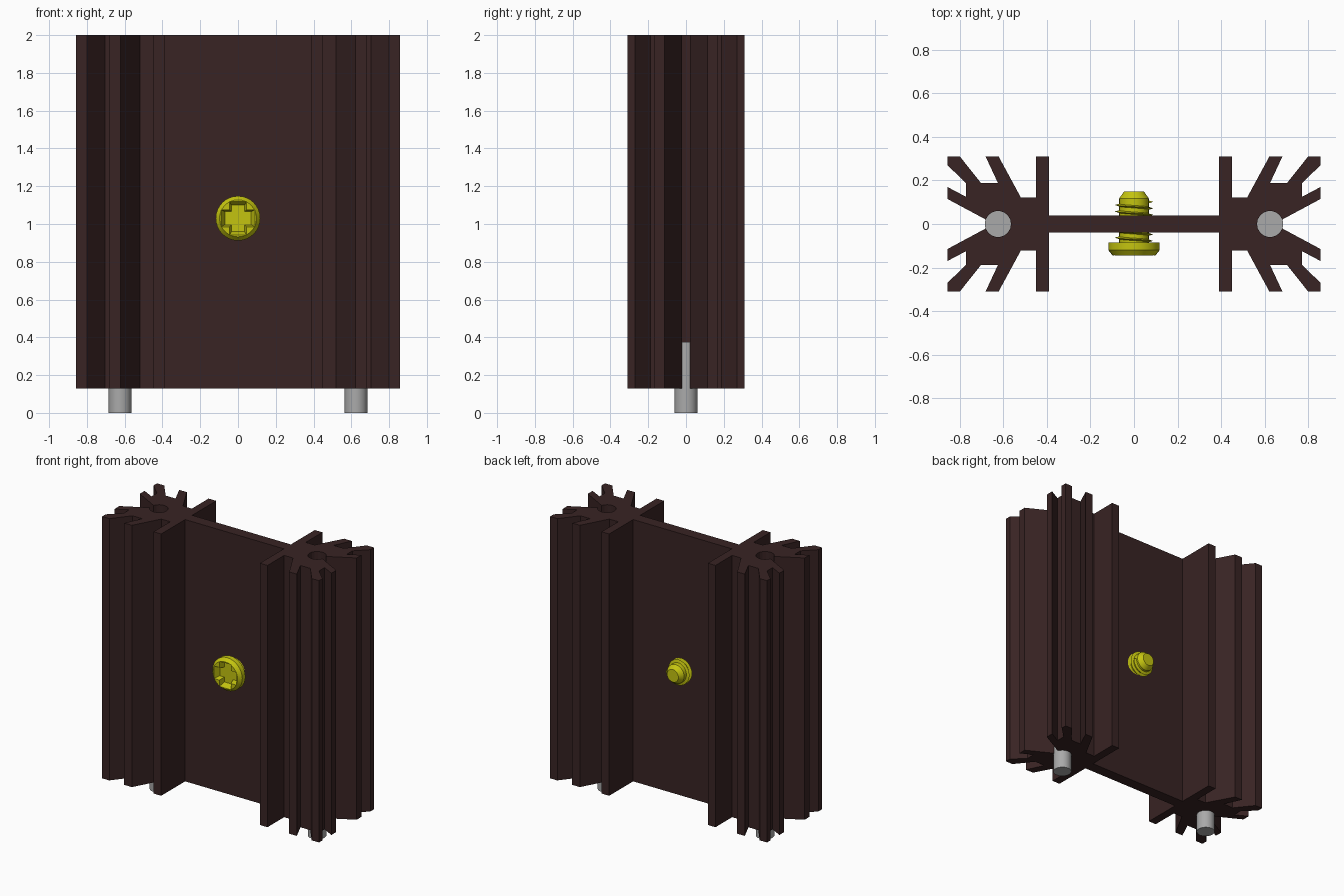
import bpy, bmesh, math
from mathutils import Vector

if "Cube" in bpy.data.objects:
    bpy.data.objects.remove(bpy.data.objects["Cube"])


def material(name, rgb):
    m = bpy.data.materials.new(name)
    m.use_nodes = True
    m.diffuse_color = (*rgb, 1)
    m.node_tree.nodes["Principled BSDF"].inputs["Base Color"].default_value = (*rgb, 1)
    return m


BROWN = material("dark brown anodised", (0.04, 0.017, 0.017))
YELLOW = material("yellow metal", (0.55, 0.55, 0.005))
GREY = material("grey metal", (0.4, 0.4, 0.4))


def make(name, bm, mat, smooth=False):
    bmesh.ops.recalc_face_normals(bm, faces=bm.faces)
    mesh = bpy.data.meshes.new(name)
    bm.to_mesh(mesh)
    bm.free()
    mesh.materials.append(mat)
    ob = bpy.data.objects.new(name, mesh)
    bpy.context.collection.objects.link(ob)
    if smooth:
        bpy.ops.object.select_all(action='DESELECT')
        ob.select_set(True)
        bpy.context.view_layer.objects.active = ob
        bpy.ops.object.shade_smooth_by_angle(angle=math.radians(35))
    return ob


def loft(bm, rings):
    """Skin closed rings of points and cap both ends."""
    vs = [[bm.verts.new(p) for p in ring] for ring in rings]
    n = len(vs[0])
    for a, b in zip(vs, vs[1:]):
        for i in range(n):
            j = (i + 1) % n
            bm.faces.new((a[i], a[j], b[j], b[i]))
    bm.faces.new(vs[0])
    bm.faces.new(vs[-1])


def lathe(bm, profile, z, n=32):
    """Rings of (y, radius) around the y axis at height z."""
    loft(bm, [[(r * math.cos(t * math.tau / n), y, z + r * math.sin(t * math.tau / n))
               for t in range(n)] for y, r in profile])


# Finned heat sink: one quarter outline, mirrored into the full extrusion
PIN_X, PIN_R, BASE, TOP = 0.625, 0.06, 0.13, 2.0
quarter = [(0.39, 0.04), (0.39, 0.31), (0.45, 0.31), (0.45, 0.122), (0.52, 0.122),
           (0.622, 0.31), (0.682, 0.31), (0.625, 0.188), (0.703, 0.188), (0.80, 0.31),
           (0.857, 0.31), (0.857, 0.27), (0.772, 0.188), (0.772, 0.125),
           (0.857, 0.17), (0.857, 0.115)]
# the slot between the outer fins opens into the pin bore
for k in range(9):
    a = math.radians(20 + 20 * k)
    quarter.append((PIN_X + PIN_R * math.cos(a), PIN_R * math.sin(a)))
half = quarter + [(x, -y) for x, y in reversed(quarter[:-1])]
half[len(quarter) - 1] = (PIN_X - PIN_R, 0)
outline = half + [(-x, -y) for x, y in half]
bm = bmesh.new()
loft(bm, [[(x, y, z) for x, y in outline] for z in (BASE, TOP)])
make("heat_sink", bm, BROWN)

# Mounting pins
for side, sx in (("left", 1), ("right", -1)):
    bm = bmesh.new()
    loft(bm, [[(sx * PIN_X + PIN_R * math.cos(t * math.tau / 32),
                PIN_R * math.sin(t * math.tau / 32), z) for t in range(32)]
              for z in (0, 0.375)])
    make(side + "_pin", bm, GREY, True)

# Screw head with a tapered cross recess
SZ = 1.03
bm = bmesh.new()
lathe(bm, [(-0.145, 0.098), (-0.12, 0.118), (-0.085, 0.118)], SZ)
head = make("screw_head", bm, YELLOW, True)


def cross(length, width, y):
    arm = [(length, -width), (length, width), (width, width)]
    pts = []
    for _ in range(4):
        pts += [(x, y, SZ + z) for x, z in arm]
        arm = [(-z, x) for x, z in arm]
    return pts


bm = bmesh.new()
loft(bm, [cross(0.092, 0.046, -0.15), cross(0.07, 0.035, -0.105)])
cutter = make("recess_cutter", bm, YELLOW)
cutter.hide_render = True
cut = head.modifiers.new("recess", 'BOOLEAN')
cut.operation = 'DIFFERENCE'
cut.solver = 'EXACT'
cut.object = cutter
bpy.ops.object.select_all(action='DESELECT')
head.select_set(True)
bpy.context.view_layer.objects.active = head
bpy.ops.object.modifier_apply(modifier="recess")
bpy.data.objects.remove(cutter)

# Screw shank with chamfered tip
bm = bmesh.new()
lathe(bm, [(-0.09, 0.068), (0.118, 0.068), (0.15, 0.045)], SZ)
make("screw_shank", bm, YELLOW, True)

# Helical thread
bm = bmesh.new()
rings = []
steps, turns, pitch = 24, 6, 0.03
for i in range(steps * turns + 1):
    a = math.tau * i / steps
    y = -0.078 + pitch * i / steps
    rings.append([Vector((r * math.cos(a), y + dy, SZ + r * math.sin(a)))
                  for r, dy in ((0.064, -0.007), (0.088, 0), (0.064, 0.007))])
loft(bm, rings)
make("screw_thread", bm, YELLOW, True)
